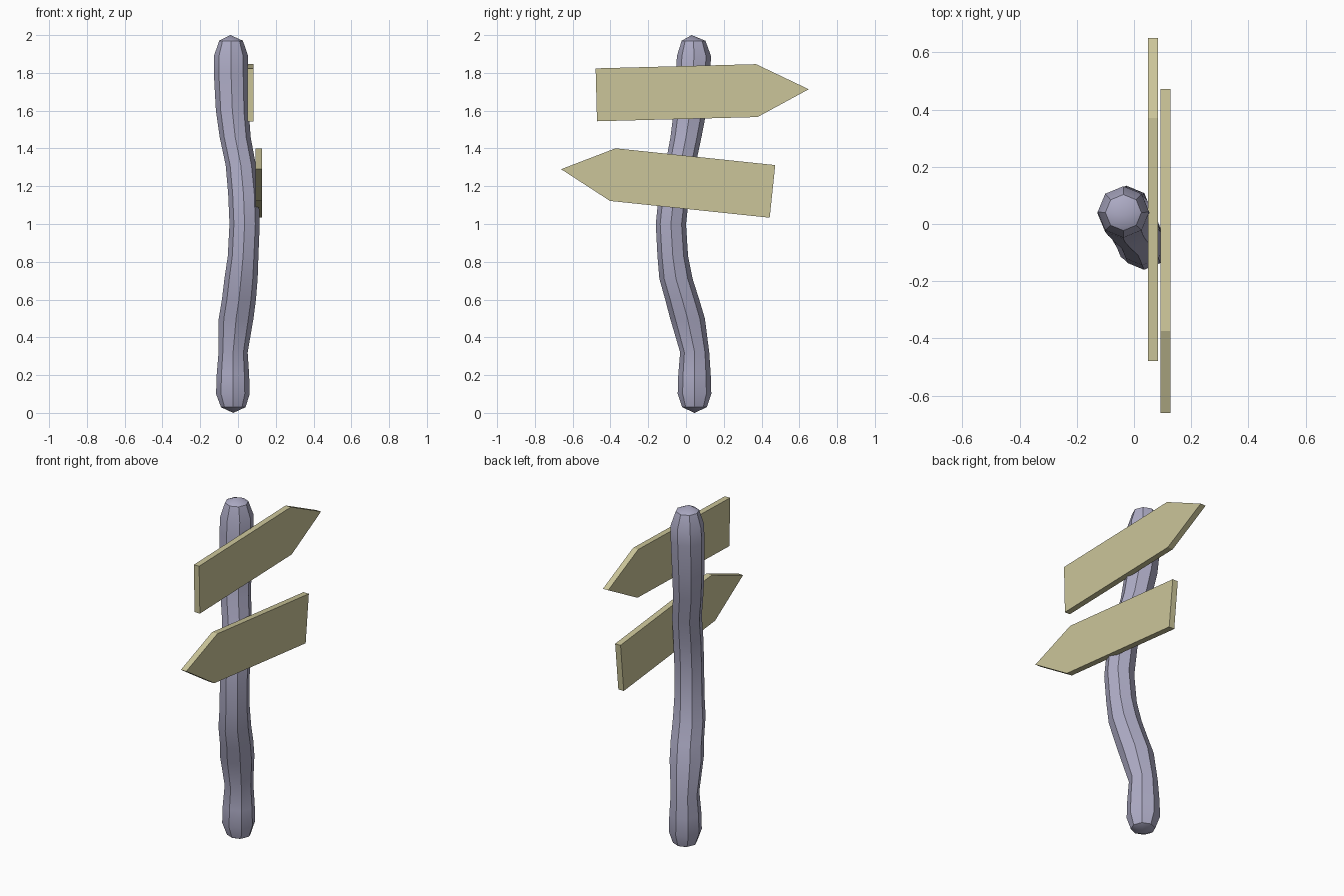
import bpy, bmesh, math
from mathutils import Vector

if "Cube" in bpy.data.objects:
    bpy.data.objects.remove(bpy.data.objects["Cube"])


def finish(name, bm, color):
    bmesh.ops.recalc_face_normals(bm, faces=bm.faces)
    mesh = bpy.data.meshes.new(name)
    bm.to_mesh(mesh)
    bm.free()
    obj = bpy.data.objects.new(name, mesh)
    bpy.context.collection.objects.link(obj)
    mat = bpy.data.materials.new(name + "_colour")
    mat.diffuse_color = color
    mat.use_nodes = True
    mat.node_tree.nodes["Principled BSDF"].inputs["Base Color"].default_value = mat.diffuse_color
    mesh.materials.append(mat)
    return obj


def tube(name, rings, bottom, top, color, sides=8):
    """Loft rings of (x, y, z, radius), closed by shallow pointed ends."""
    bm = bmesh.new()
    loops = []
    for x, y, z, r in rings:
        loops.append([bm.verts.new((x + r * math.cos(math.tau * i / sides),
                                    y + r * math.sin(math.tau * i / sides), z))
                      for i in range(sides)])
    for a, b in zip(loops, loops[1:]):
        for i in range(sides):
            j = (i + 1) % sides
            bm.faces.new((a[i], a[j], b[j], b[i]))
    for loop, point in ((loops[0], bottom), (loops[-1], top)):
        tip = bm.verts.new(point)
        for i in range(sides):
            bm.faces.new((loop[i], loop[(i + 1) % sides], tip))
    return finish(name, bm, color)


def arrow_board(name, x0, x1, centre, angle, color):
    """Flat arrow in the YZ plane, pointing along the given angle."""
    outline = [(-0.425, -0.14), (0.425, -0.14), (0.70, 0.0),
               (0.425, 0.14), (-0.425, 0.14)]
    c, s = math.cos(angle), math.sin(angle)
    bm = bmesh.new()
    face = bm.faces.new([bm.verts.new((x0, centre[0] + u * c - v * s,
                                       centre[1] + u * s + v * c))
                         for u, v in outline])
    ext = bmesh.ops.extrude_face_region(bm, geom=[face], use_keep_orig=True)
    bmesh.ops.translate(bm, vec=Vector((x1 - x0, 0, 0)),
                        verts=[g for g in ext["geom"] if isinstance(g, bmesh.types.BMVert)])
    return finish(name, bm, color)


# Crooked wooden post
post_rings = [
    (-0.025, 0.045, 0.03, 0.065), (-0.027, 0.045, 0.10, 0.089),
    (-0.027, 0.045, 0.20, 0.086), (-0.026, 0.046, 0.32, 0.077),
    (-0.010, 0.008, 0.50, 0.092), (0.005, -0.020, 0.60, 0.090),
    (0.016, -0.053, 0.71, 0.088), (0.027, -0.070, 0.83, 0.081),
    (0.035, -0.080, 1.00, 0.080), (0.029, -0.063, 1.16, 0.081),
    (0.015, -0.030, 1.31, 0.080), (-0.015, 0.000, 1.46, 0.082),
    (-0.030, 0.022, 1.60, 0.087), (-0.037, 0.038, 1.80, 0.091),
    (-0.037, 0.042, 1.89, 0.090), (-0.037, 0.040, 1.97, 0.063),
]
post = tube("post", post_rings, (-0.025, 0.045, 0.0), (-0.04, 0.03, 2.0),
            (0.42, 0.41, 0.56, 1))
bpy.context.view_layer.objects.active = post
post.select_set(True)
bpy.ops.object.shade_smooth_by_angle(angle=math.radians(30))

# Two arrow boards pointing opposite ways
WOOD = (0.60, 0.56, 0.32, 1)
arrow_board("upper_sign", 0.049, 0.083, (-0.05, 1.695), math.radians(1.5), WOOD)
arrow_board("lower_sign", 0.093, 0.128, (0.035, 1.217), math.radians(174), WOOD)
